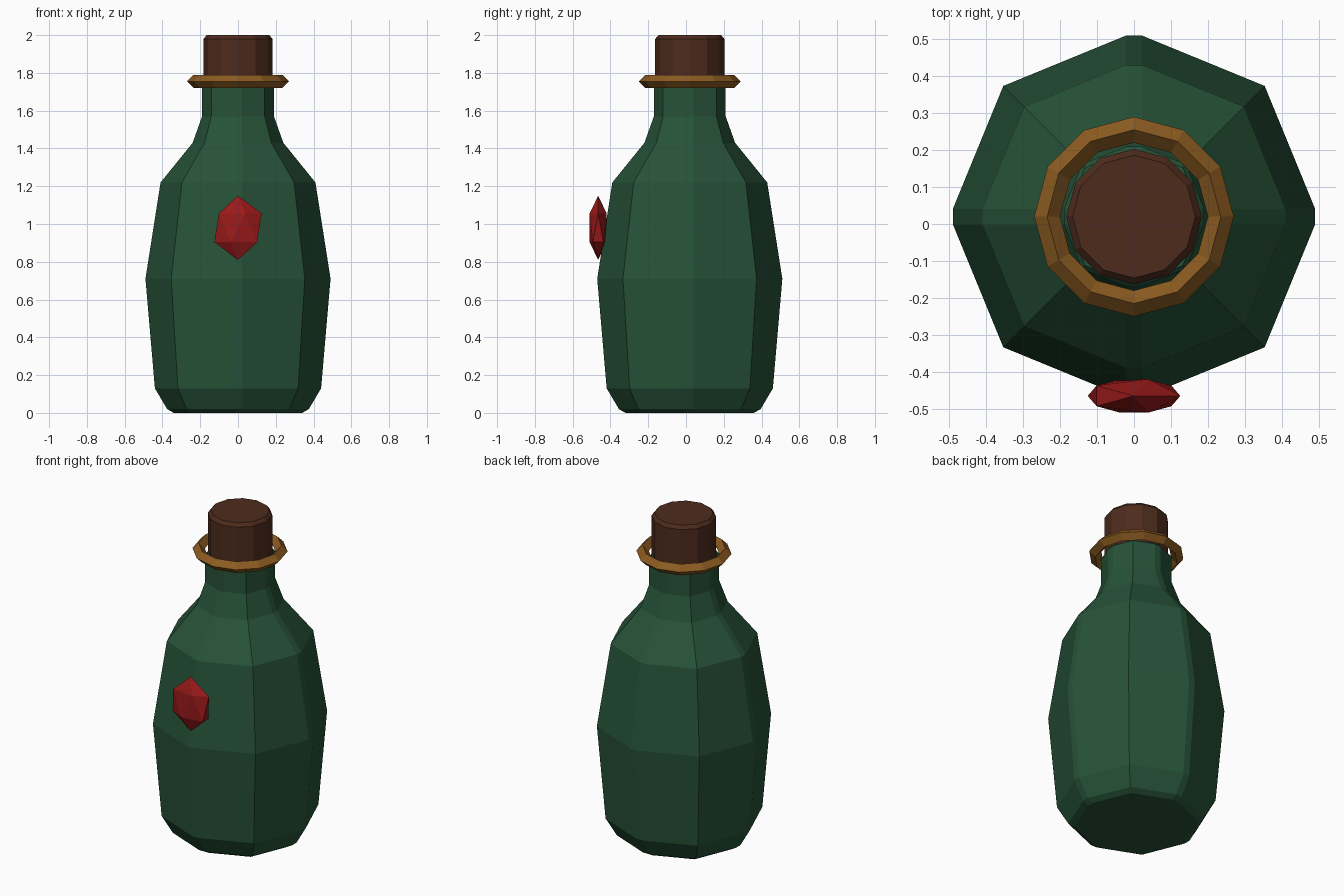
import bpy, bmesh, math

if "Cube" in bpy.data.objects:
    bpy.data.objects.remove(bpy.data.objects["Cube"])

CY = 0.02  # bottle axis is slightly behind the origin


def finish(name, bm, color):
    bmesh.ops.recalc_face_normals(bm, faces=bm.faces[:])
    me = bpy.data.meshes.new(name)
    bm.to_mesh(me)
    bm.free()
    mat = bpy.data.materials.new(name + "_material")
    mat.diffuse_color = color
    mat.use_nodes = True
    mat.node_tree.nodes["Principled BSDF"].inputs["Base Color"].default_value = mat.diffuse_color
    me.materials.append(mat)
    ob = bpy.data.objects.new(name, me)
    bpy.context.collection.objects.link(ob)
    return ob


def octagon(r):
    """Eight sides, with the corners on the axes slightly cut off."""
    pts = []
    for q in range(4):
        c, s = round(math.cos(q * math.pi / 2)), round(math.sin(q * math.pi / 2))
        for x, y in ((r - 0.01, -0.021), (r - 0.01, 0.021), (r * 0.7071, r * 0.7071)):
            pts.append((x * c - y * s, x * s + y * c))
    return pts


def ngon(r, n=12):
    return [(r * math.cos(2 * math.pi * i / n), r * math.sin(2 * math.pi * i / n)) for i in range(n)]


def loft(name, profile, section, color, closed=False):
    bm = bmesh.new()
    rings = [[bm.verts.new((x, y + CY, z)) for x, y in section(r)] for r, z in profile]
    pairs = list(zip(rings, rings[1:]))
    if closed:
        pairs.append((rings[-1], rings[0]))
    else:
        bm.faces.new(rings[0])
        bm.faces.new(rings[-1])
    for a, b in pairs:
        for i in range(len(a)):
            j = (i + 1) % len(a)
            bm.faces.new((a[i], a[j], b[j], b[i]))
    return finish(name, bm, color)


# Glass bottle
loft("bottle", [(0.35, 0), (0.385, 0.02), (0.45, 0.13), (0.5, 0.71), (0.42, 1.22),
                (0.25, 1.43), (0.2, 1.57), (0.2, 1.735), (0.187, 1.75)],
     octagon, (0.02, 0.085, 0.04, 1))

# Cork stopper
loft("cork", [(0.183, 1.70), (0.183, 1.98), (0.166, 2.0)], ngon, (0.075, 0.024, 0.012, 1))

# Collar ring with a diamond cross-section
loft("collar_ring", [(0.27, 1.755), (0.235, 1.79), (0.2, 1.755), (0.235, 1.72)],
     ngon, (0.26, 0.105, 0.015, 1), closed=True)

# Red gem on the front
bm = bmesh.new()
bmesh.ops.create_icosphere(bm, subdivisions=1, radius=1)
bmesh.ops.scale(bm, vec=(0.14, 0.053, 0.17), verts=bm.verts[:])
bmesh.ops.translate(bm, vec=(0, -0.465, 0.98), verts=bm.verts[:])
finish("gem", bm, (0.32, 0.01, 0.01, 1))
